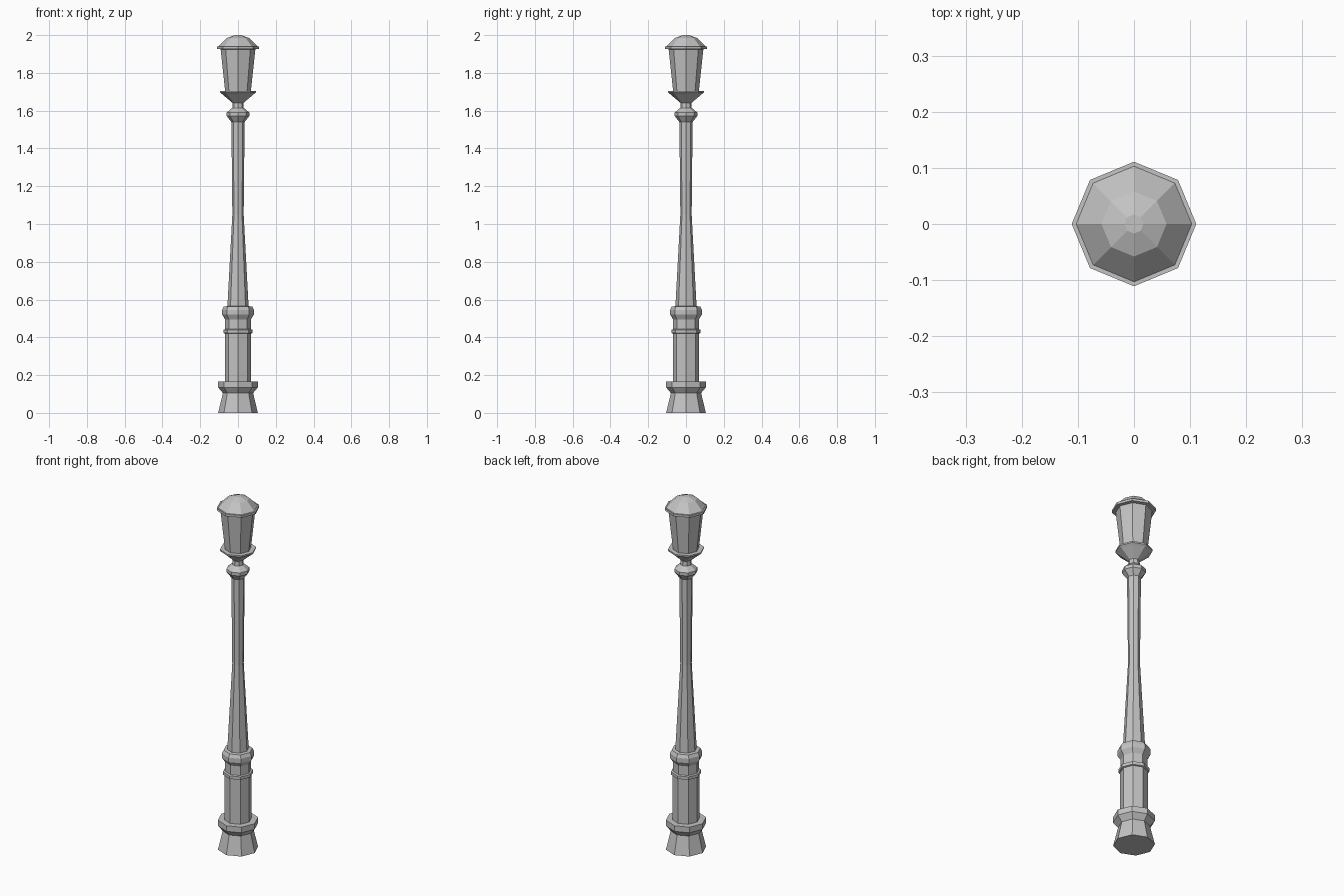
import bpy
import bmesh
from math import cos, sin, pi

SIDES = 8

cube = bpy.data.objects.get("Cube")
if cube:
    bpy.data.objects.remove(cube, do_unlink=True)

# Single painted-metal colour
grey = bpy.data.materials.new("cast iron grey")
grey.use_nodes = True
colour = (0.55, 0.55, 0.55, 1)
grey.diffuse_color = colour
for node in grey.node_tree.nodes:
    if node.type == 'BSDF_PRINCIPLED':
        node.inputs["Base Color"].default_value = colour


def turned_part(name, profile, cap_bottom=False, cap_top=False):
    """Octagonal part from (radius, height) pairs, corners on the axes."""
    bm = bmesh.new()
    rings = []
    for radius, z in profile:
        angles = [2 * pi * i / SIDES for i in range(SIDES)]
        rings.append([bm.verts.new((radius * cos(a), radius * sin(a), z))
                      for a in angles])
    for low, high in zip(rings, rings[1:]):
        for i in range(SIDES):
            j = (i + 1) % SIDES
            bm.faces.new((low[i], low[j], high[j], high[i]))
    if cap_bottom:
        bm.faces.new(rings[0][::-1])
    if cap_top:
        bm.faces.new(rings[-1])
    mesh = bpy.data.meshes.new(name)
    bm.to_mesh(mesh)
    bm.free()
    mesh.materials.append(grey)
    obj = bpy.data.objects.new(name, mesh)
    bpy.context.collection.objects.link(obj)
    return obj


# Flared foot
turned_part("foot", [(0.105, 0), (0.08, 0.105), (0.105, 0.135),
                     (0.105, 0.167), (0.07, 0.167)], cap_bottom=True)

# Pedestal with a thin band and a flared collar
turned_part("pedestal", [(0.07, 0.167), (0.07, 0.42)])
turned_part("pedestal_band", [(0.07, 0.42), (0.078, 0.423),
                              (0.078, 0.44), (0.068, 0.443)])
turned_part("pedestal_collar", [(0.068, 0.443), (0.068, 0.495), (0.084, 0.52),
                                (0.084, 0.545), (0.075, 0.563), (0.056, 0.565)])

# Tapering shaft
turned_part("shaft", [(0.056, 0.565), (0.03, 1.05), (0.035, 1.54)])

# Capital and narrow neck
turned_part("capital", [(0.035, 1.54), (0.06, 1.572),
                        (0.06, 1.59), (0.03, 1.615)])
turned_part("neck", [(0.03, 1.615), (0.028, 1.64)])

# Lantern: cup, glass body, brim and faceted dome
turned_part("lantern_cup", [(0.028, 1.64), (0.082, 1.686), (0.094, 1.695),
                            (0.094, 1.703), (0.068, 1.703)])
turned_part("lantern_body", [(0.068, 1.703), (0.092, 1.925)])
turned_part("lantern_brim", [(0.092, 1.925), (0.111, 1.927),
                             (0.111, 1.94), (0.103, 1.94)])
turned_part("lantern_dome", [(0.103, 1.94), (0.058, 1.985), (0.017, 2.0)],
            cap_top=True)
